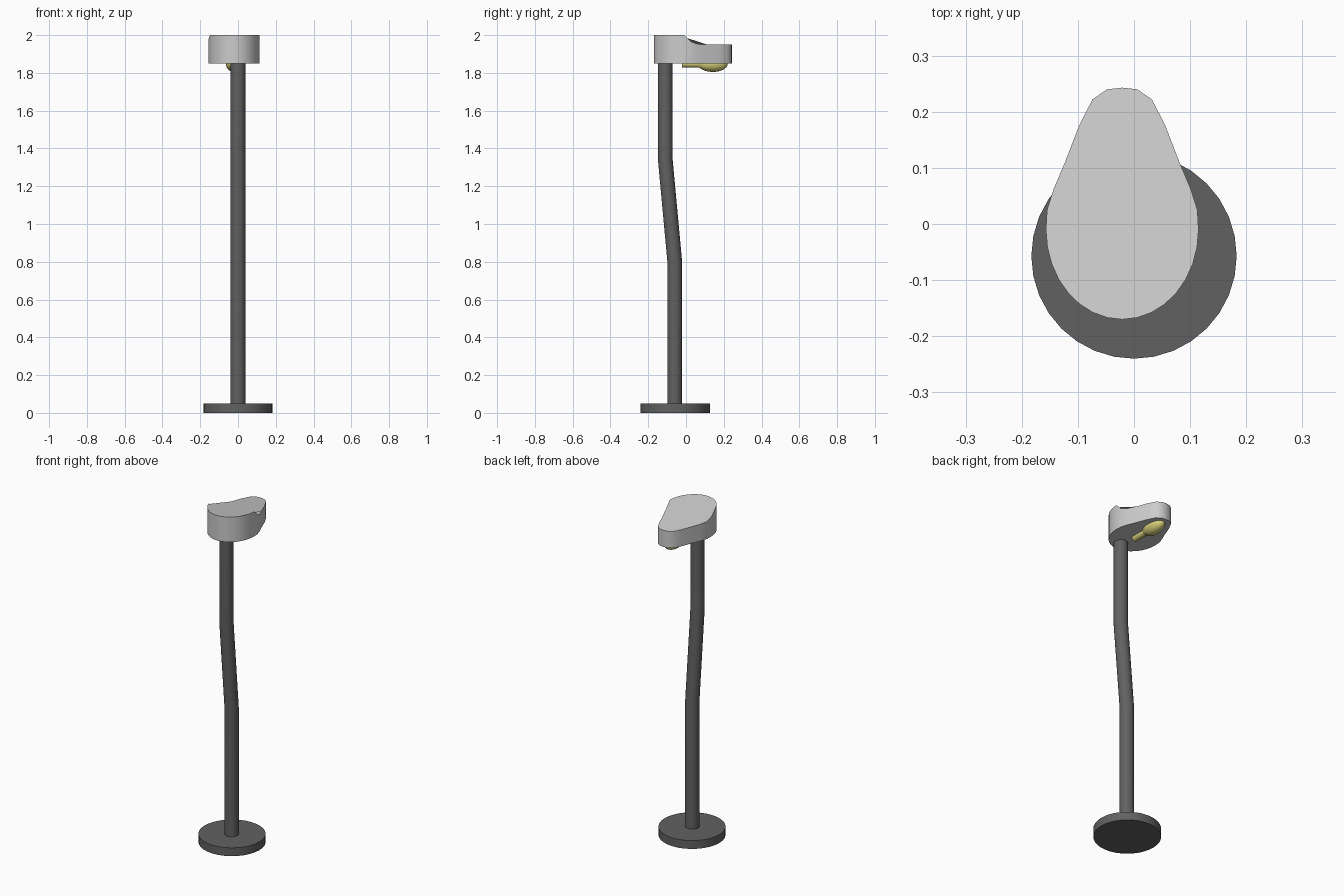
import bpy, bmesh, math

if "Cube" in bpy.data.objects:
    bpy.data.objects.remove(bpy.data.objects["Cube"])

def material(name, rgb):
    m = bpy.data.materials.new(name)
    m.diffuse_color = (*rgb, 1)
    m.use_nodes = True
    m.node_tree.nodes["Principled BSDF"].inputs["Base Color"].default_value = m.diffuse_color
    return m

dark = material("dark_metal", (0.12, 0.12, 0.12))
light = material("light_shell", (0.64, 0.64, 0.64))
yellow = material("bulb_yellow", (0.68, 0.63, 0.2))

def finish(bm, name, mat):
    bmesh.ops.recalc_face_normals(bm, faces=bm.faces)
    mesh = bpy.data.meshes.new(name)
    bm.to_mesh(mesh)
    bm.free()
    ob = bpy.data.objects.new(name, mesh)
    bpy.context.collection.objects.link(ob)
    mesh.materials.append(mat)
    bpy.ops.object.select_all(action='DESELECT')
    ob.select_set(True)
    bpy.context.view_layer.objects.active = ob
    bpy.ops.object.shade_smooth_by_angle(angle=math.radians(30))
    return ob

def bridge(bm, a, b):
    n = len(a)
    for i in range(n):
        j = (i + 1) % n
        bm.faces.new((a[i], a[j], b[j], b[i]))

def tube(name, stations, mat, sides=32):
    """Horizontal rings (y, z, radius) joined into a capped tube."""
    bm = bmesh.new()
    rings = []
    for y, z, r in stations:
        rings.append([bm.verts.new((r * math.cos(2 * math.pi * i / sides),
                                    y + r * math.sin(2 * math.pi * i / sides), z))
                      for i in range(sides)])
    for a, b in zip(rings, rings[1:]):
        bridge(bm, a, b)
    bm.faces.new(rings[0])
    bm.faces.new(rings[-1])
    return finish(bm, name, mat)

# Round foot and bent pole
tube("base", [(-0.057, 0, 0.183), (-0.057, 0.05, 0.183)], dark)
tube("pole", [(-0.06, 0.05, 0.039), (-0.06, 0.805, 0.039),
              (-0.11, 1.345, 0.039), (-0.11, 1.85, 0.039)], dark)

# Pear-shaped lamp head: round rear, tapering nose
CX, CY = -0.021, -0.01
nose = [(0.134, 0.025, 1.965), (0.122, 0.063, 1.952), (0.102, 0.11, 1.95),
        (0.077, 0.175, 1.95), (0.053, 0.222, 1.95), (0.027, 0.24, 1.95)]
outline = [(CX + 0.136, CY, 2.0)]
outline += [(CX + x, y, z) for x, y, z in nose]
outline.append((CX, 0.243, 1.95))
outline += [(CX - x, y, min(z, 1.955)) for x, y, z in reversed(nose)]
for i in range(16):
    a = math.pi + math.pi * i / 16
    z = (1.965, 1.985)[i] if i < 2 else 2.0
    outline.append((CX + 0.136 * math.cos(a), CY + 0.16 * math.sin(a), z))

bm = bmesh.new()
top = [bm.verts.new(p) for p in outline]
low = [bm.verts.new((x, y, 1.85)) for x, y, z in outline]
bridge(bm, low, top)
bm.faces.new(low)
# One folded top face, dropping towards the nose
bm.faces.new(top)
finish(bm, "lamp_head", light)

# Bulb with its stem, lathed around the y axis
profile = [(-0.02, 0.02), (0.07, 0.02)]
for i in range(1, 13):
    a = math.pi * (1 - i / 12) * 0.87
    profile.append((0.142 + 0.079 * math.cos(a), 0.043 * math.sin(a)))
bm = bmesh.new()
rings = []
for y, r in profile[:-1]:
    rings.append([bm.verts.new((CX + r * math.cos(2 * math.pi * k / 24), y,
                                1.848 + r * math.sin(2 * math.pi * k / 24)))
                  for k in range(24)])
for a, b in zip(rings, rings[1:]):
    bridge(bm, a, b)
bm.faces.new(rings[0])
bm.faces.new(rings[-1])
finish(bm, "bulb", yellow)
